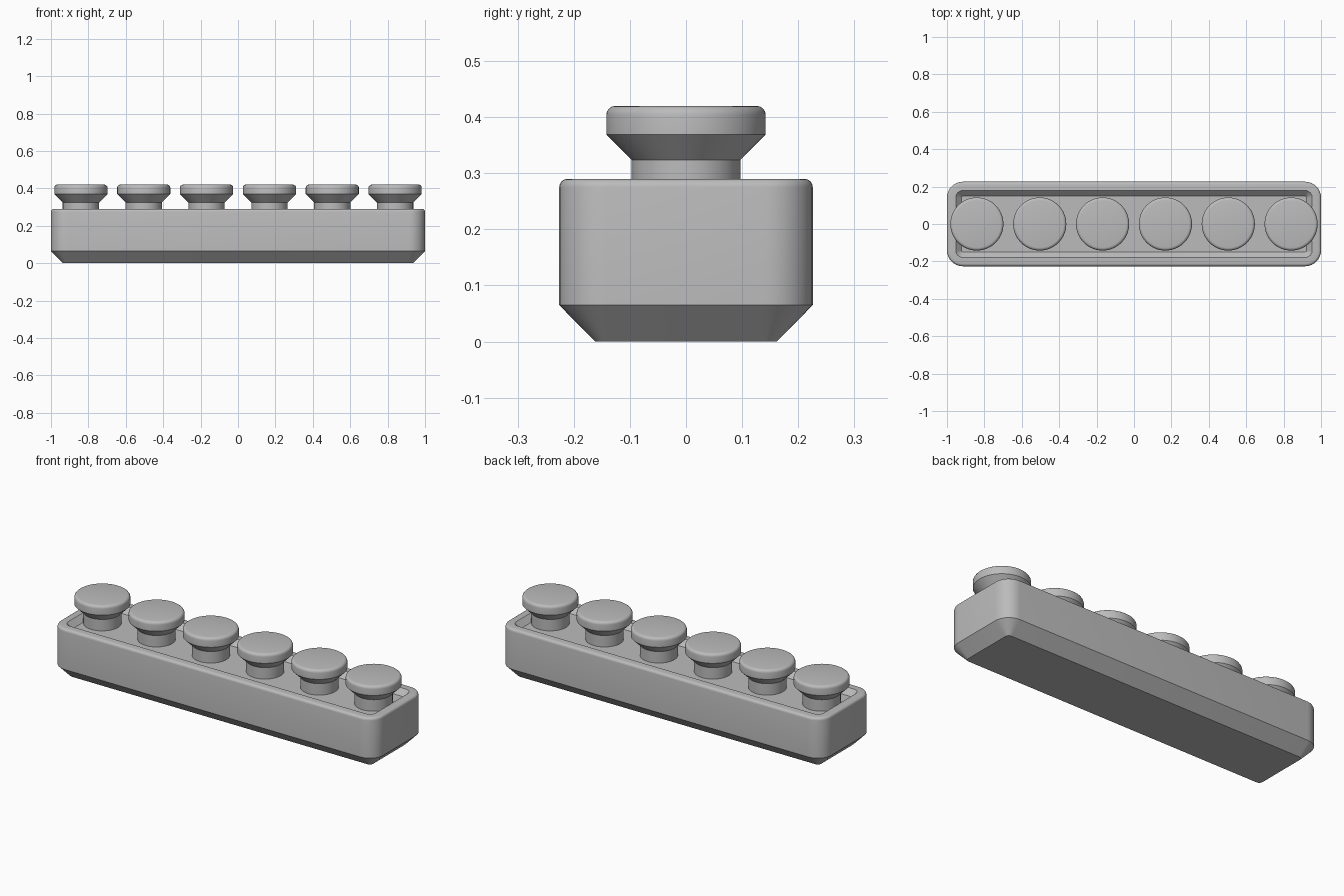
import bpy, bmesh, math

cube = bpy.data.objects.get("Cube")
if cube:
    bpy.data.objects.remove(cube, do_unlink=True)

grey = bpy.data.materials.new("plain grey")
grey.use_nodes = True
grey.diffuse_color = (0.5, 0.5, 0.5, 1)
grey.node_tree.nodes["Principled BSDF"].inputs["Base Color"].default_value = (0.5, 0.5, 0.5, 1)


def rounded_ring(hx, hy, r, z, steps=8):
    """Rounded rectangle outline, counter-clockwise."""
    points = []
    for q, (sx, sy) in enumerate([(1, 1), (-1, 1), (-1, -1), (1, -1)]):
        for i in range(steps + 1):
            a = math.pi / 2 * (q + i / steps)
            points.append((sx * (hx - r) + r * math.cos(a),
                           sy * (hy - r) + r * math.sin(a), z))
    return points


def loft(name, rings):
    """Skin a stack of matching outlines and cap both ends."""
    bm = bmesh.new()
    loops = [[bm.verts.new(p) for p in ring] for ring in rings]
    for low, high in zip(loops, loops[1:]):
        for i in range(len(low)):
            j = (i + 1) % len(low)
            bm.faces.new((low[i], low[j], high[j], high[i]))
    bm.faces.new(loops[0][::-1])
    bm.faces.new(loops[-1])
    mesh = bpy.data.meshes.new(name)
    bm.to_mesh(mesh)
    bm.free()
    mesh.materials.append(grey)
    obj = bpy.data.objects.new(name, mesh)
    bpy.context.collection.objects.link(obj)
    bpy.ops.object.select_all(action='DESELECT')
    obj.select_set(True)
    bpy.context.view_layer.objects.active = obj
    bpy.ops.object.shade_smooth_by_angle(angle=math.radians(30))
    return obj


def fillet(size, top, steps=4):
    """Inset and height pairs of a rounded upper edge."""
    angles = [math.pi / 2 * i / steps for i in range(steps + 1)]
    return [(size * (1 - math.cos(a)), top - size + size * math.sin(a)) for a in angles]


# Tray: chamfered foot, straight wall, rounded rim, sloped shallow recess
HX, HY, R = 1.0, 0.226, 0.085
profile = [(0.064, 0), (0, 0.065)] + fillet(0.015, 0.29) + [(0.047, 0.29), (0.077, 0.26)]
loft("tray", [rounded_ring(HX - d, HY - d, R - d, z) for d, z in profile])

# Knobs: stem, flared underside and rounded cap
CAP = 0.142
knob = [(0.097, 0.25), (0.097, 0.324), (CAP, 0.369)]
knob += [(CAP - d, z) for d, z in fillet(0.016, 0.42)]
SIDES = 64
circle = [(math.cos(2 * math.pi * i / SIDES), math.sin(2 * math.pi * i / SIDES))
          for i in range(SIDES)]
for n in range(6):
    x = (n - 2.5) * 0.336
    loft(f"knob_{n + 1}", [[(x + r * c, r * s, z) for c, s in circle] for r, z in knob])
